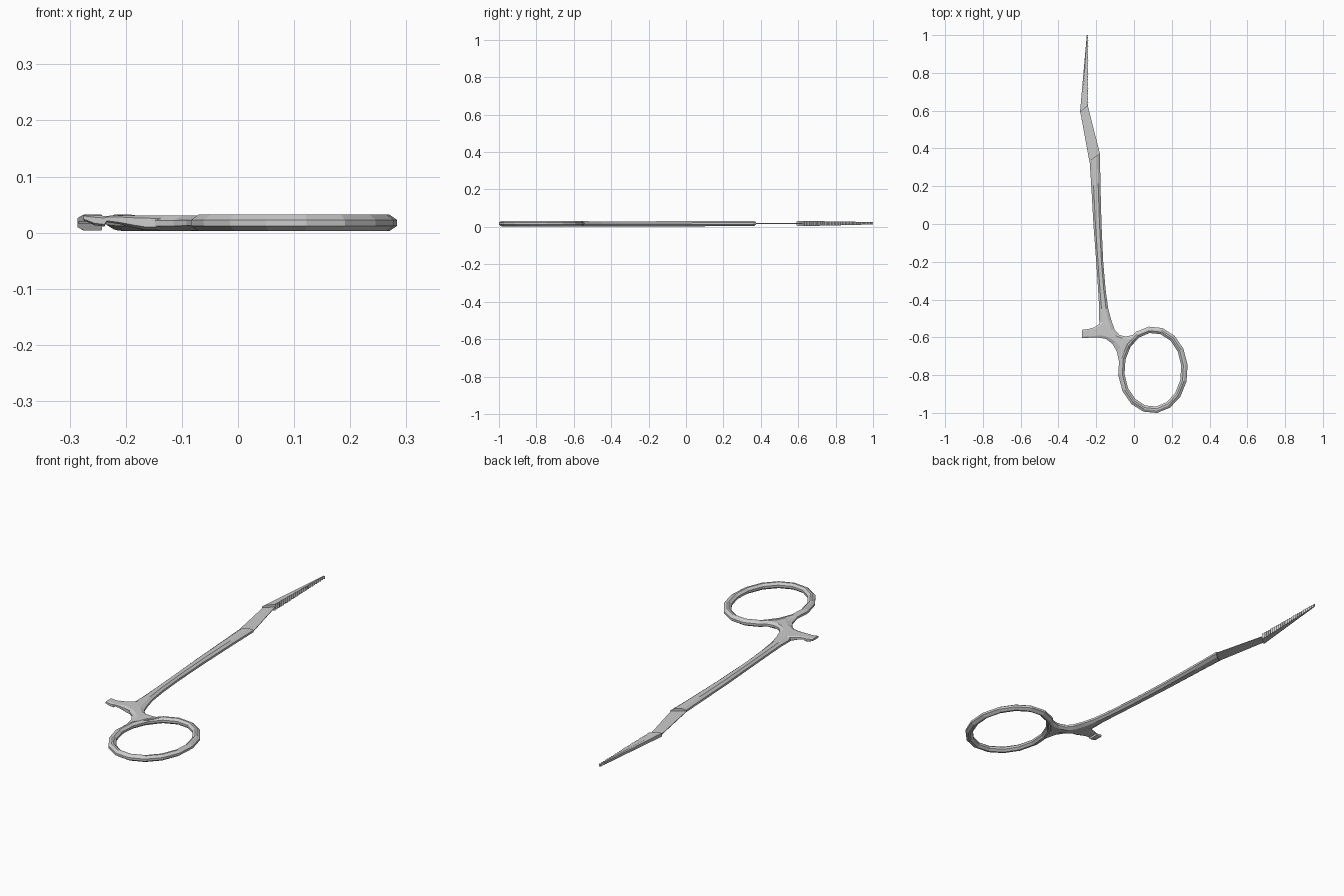
import bpy, bmesh, math
from mathutils import Vector


def loft(name, stations, closed=False):
    """Skin rings of points; cap both ends unless closed."""
    bm = bmesh.new()
    rings = [[bm.verts.new(p) for p in s] for s in stations]
    n = len(rings[0])
    pairs = list(zip(rings, rings[1:])) + ([(rings[-1], rings[0])] if closed else [])
    for a, b in pairs:
        for i in range(n):
            j = (i + 1) % n
            bm.faces.new((a[i], a[j], b[j], b[i]))
    if not closed:
        bm.faces.new(rings[0][::-1])
        bm.faces.new(rings[-1])
    bmesh.ops.recalc_face_normals(bm, faces=bm.faces)
    me = bpy.data.meshes.new(name)
    bm.to_mesh(me)
    bm.free()
    ob = bpy.data.objects.new(name, me)
    bpy.context.collection.objects.link(ob)
    return ob


def section(l, r, lo, hi, cl=0.25, cr=0.25, cz=0.32):
    """Chamfered bar section between a left and a right point."""
    l, r = Vector((*l, 0)), Vector((*r, 0))
    h = hi - lo
    prof = [(0, cz), (cl, 0), (1 - cr, 0), (1, cz),
            (1, 1 - cz), (1 - cr, 1), (cl, 1), (0, 1 - cz)]
    return [l.lerp(r, u) + Vector((0, 0, lo + v * h)) for u, v in prof]


LO, HI = 0.003, 0.032

# Finger ring: faceted oval
cx, cy, SIDES = 0.1, -0.772, 16
rings = []
for k in range(SIDES):
    a = 2 * math.pi * (k + 0.3) / SIDES
    c, s = math.cos(a), math.sin(a)
    rings.append(section((cx + 0.151 * c, cy + 0.196 * s),
                         (cx + 0.185 * c, cy + 0.230 * s), LO, HI, 0.35, 0.4))
loft("finger_ring", rings, closed=True)

# Shank flowing down into the ring
shank = [
    ((-0.235, 0.335), (-0.180, 0.375), 0.006, 0.032),
    ((-0.226, 0.200), (-0.178, 0.220), 0.004, 0.032),
    ((-0.215, 0.000), (-0.172, 0.000), 0.003, 0.031),
    ((-0.200, -0.200), (-0.163, -0.200), 0.003, 0.030),
    ((-0.190, -0.350), (-0.150, -0.350), 0.003, 0.030),
    ((-0.184, -0.450), (-0.136, -0.450), 0.003, 0.030),
    ((-0.184, -0.510), (-0.120, -0.510), 0.003, 0.030),
    ((-0.178, -0.565), (-0.102, -0.560), 0.003, 0.031),
    ((-0.150, -0.607), (-0.078, -0.587), 0.003, 0.031),
    ((-0.115, -0.634), (-0.045, -0.596), 0.003, 0.031),
    ((-0.092, -0.672), (-0.003, -0.587), 0.004, 0.031),
    ((-0.080, -0.725), (0.045, -0.560), 0.005, 0.030),
]
loft("shank", [section(*s) for s in shank])

# Ratchet arm, thinning outward to a catch that hooks down
arm = [
    (-0.130, -0.545, -0.612, 0.004, 0.031),
    (-0.165, -0.510, -0.605, 0.005, 0.031),
    (-0.185, -0.530, -0.602, 0.009, 0.031),
    (-0.210, -0.547, -0.600, 0.015, 0.031),
    (-0.234, -0.554, -0.602, 0.019, 0.030),
    (-0.238, -0.555, -0.602, 0.011, 0.030),
    (-0.255, -0.558, -0.603, 0.013, 0.031),
    (-0.275, -0.560, -0.604, 0.022, 0.032),
]
loft("ratchet_arm", [section((x, y0), (x, y1), lo, hi, 0.15, 0.15, 0.2)
                     for x, y0, y1, lo, hi in arm])

# Thin lap plate at the joint
plate = [((-0.236, 0.330), (-0.180, 0.370)), ((-0.284, 0.592), (-0.246, 0.632))]
loft("joint_plate", [section(l, r, 0.016, 0.020, 0.02, 0.02, 0.1) for l, r in plate])

# Jaw with serrated gripping edge
TEETH = 25
jaw = []
for k in range(2 * TEETH + 1):
    t = k / (2 * TEETH)
    left = (-0.286 + 0.036 * t, 0.590 + 0.410 * t)
    right = (-0.242 - (0.005 if k % 2 else 0), 0.630 + 0.370 * t)
    jaw.append(section(left, right, 0.004 + 0.009 * t, 0.032 - 0.006 * t, 0.25, 0.02, 0.2))
loft("serrated_jaw", jaw)
